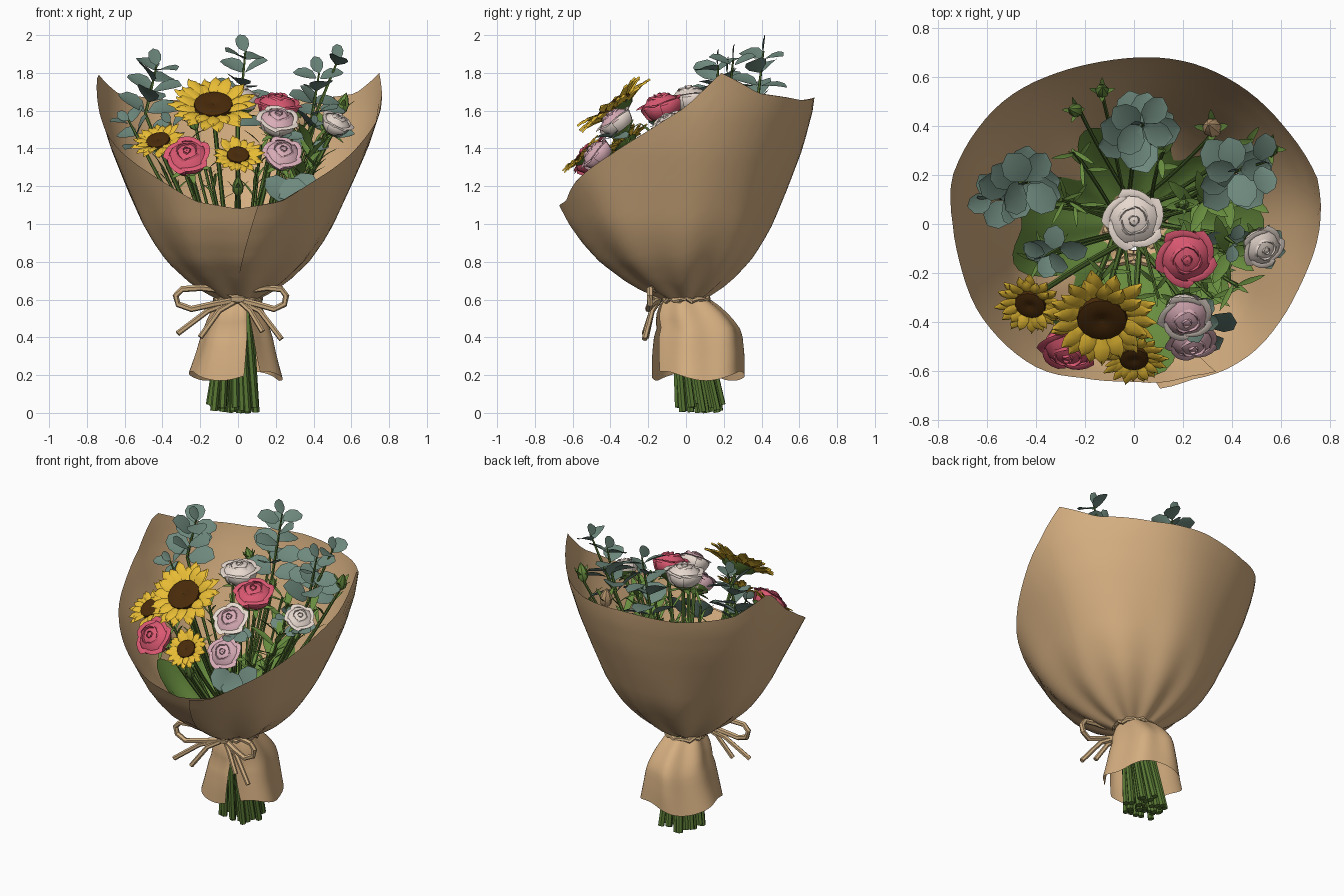
import bpy, math, random
from mathutils import Vector as V

if "Cube" in bpy.data.objects:
    bpy.data.objects.remove(bpy.data.objects["Cube"])

random.seed(7)
COL = {"kraft_paper": (.67, .43, .22), "twine": (.62, .42, .22), "yellow": (.80, .50, .035),
       "seed_brown": (.065, .023, .003), "hot_pink": (.72, .10, .17), "pale_pink": (.70, .42, .48),
       "cream": (.82, .71, .64), "sage": (.155, .25, .205), "stem_green": (.10, .19, .035),
       "leaf_green": (.14, .27, .05)}
MAT = {}
for k, c in COL.items():
    MAT[k] = bpy.data.materials.new(k)
    MAT[k].diffuse_color = (*c, 1)


class Part:
    """Collects pieces of geometry, then becomes one object."""
    def __init__(self):
        self.v, self.f, self.m, self.names = [], [], [], []

    def add(self, verts, faces, mat):
        if mat not in self.names:
            self.names.append(mat)
        o = len(self.v)
        self.v += [tuple(p) for p in verts]
        self.f += [[i + o for i in f] for f in faces]
        self.m += [self.names.index(mat)] * len(faces)

    def grid(self, rows, mat, closed=False, flip=False):
        n = len(rows[0])
        rows = rows[::-1] if flip else rows
        faces = [[r * n + c, r * n + (c + 1) % n, (r + 1) * n + (c + 1) % n, (r + 1) * n + c]
                 for r in range(len(rows) - 1) for c in range(n if closed else n - 1)]
        self.add([p for r in rows for p in r], faces, mat)

    def finish(self, name, angle=40):
        me = bpy.data.meshes.new(name)
        me.from_pydata(self.v, [], self.f)
        for n in self.names:
            me.materials.append(MAT[n])
        me.polygons.foreach_set("material_index", self.m)
        ob = bpy.data.objects.new(name, me)
        bpy.context.collection.objects.link(ob)
        bpy.ops.object.select_all(action='DESELECT')
        ob.select_set(True)
        bpy.context.view_layer.objects.active = ob
        bpy.ops.object.shade_smooth_by_angle(angle=math.radians(angle))


def lerp_table(t, x):
    for (a, p), (b, q) in zip(t, t[1:]):
        if x <= b:
            return p + (q - p) * max(0, (x - a) / (b - a))
    return t[-1][1]


def tube(part, pts, rad, mat, n=6):
    pts = [V(p) for p in pts]
    rows = []
    for i, p in enumerate(pts):
        d = (pts[min(i + 1, len(pts) - 1)] - pts[max(i - 1, 0)]).normalized()
        s = d.cross(V((.13, 1, .21))).normalized()
        u = d.cross(s)
        r = rad[i] if isinstance(rad, list) else rad
        rows.append([p + (s * math.cos(a) + u * math.sin(a)) * r
                     for a in (2 * math.pi * k / n for k in range(n))])
    part.grid(rows, mat, True)
    part.add(rows[0][::-1], [list(range(n))], mat)
    part.add(rows[-1], [list(range(n))], mat)


def leaf(part, base, d, up, L, W, mat, rounded=False, curl=.15):
    d = V(d).normalized()
    s = d.cross(V(up)).normalized()
    u = s.cross(d)
    ws = (.12, .8, 1, .75, .08) if rounded else (.1, .65, .8, .45, .02)
    rows = []
    for t, w in zip((0, .25, .55, .85, 1), ws):
        c = V(base) + d * L * t - u * L * curl * t * t
        rows.append([c - s * w * W / 2 + u * w * W * .12, c, c + s * w * W / 2 + u * w * W * .12])
    part.grid(rows, mat)


def frame(n):
    return V(n).to_track_quat('Z', 'Y').to_matrix()


# ---------------------------------------------------------------- paper wrap
RIM = [(0, 1.08), (20, 1.12), (35, 1.23), (55, 1.36), (75, 1.5), (90, 1.62), (104, 1.80),
       (122, 1.69), (150, 1.655), (180, 1.67)]
SIDE = [(.6, .10), (.65, .19), (.7, .26), (.8, .37), (.9, .445), (1, .505), (1.2, .595),
        (1.4, .68), (1.6, .745), (1.8, .78)]


def wrap_radius(a, z):
    c = math.cos(math.radians(a))
    r = lerp_table(SIDE, z) * (1 + (.2 * c ** 1.5 if c > 0 else -.1 * c * c))
    k = math.exp(-(z - .6) * 5)
    return r * (1 + .09 * k * math.sin(math.radians(a * 9)) + .012 * math.sin(math.radians(a * 5) + z * 4))


def polar(a, r, z, cy=0):
    a = math.radians(a)
    return V((r * math.sin(a), cy - r * math.cos(a), z))


def rim(a):
    a = a % 360
    return lerp_table(RIM, min(a, 360 - a))


wrap = Part()
rows = []
for i in range(19):
    t = (i / 18) ** 1.25
    row = []
    for j in range(97):
        a = -2 + 11 * t + j / 96 * 380        # sheet overlaps itself at the front seam
        z = .6 + (rim(a) - .6) * t
        row.append(polar(a, wrap_radius(a, z) + .025 * t * max(0, 1 - j / 7), z))
    rows.append(row)
wrap.grid(rows, "kraft_paper")
wrap.finish("paper_wrap", 50)

# gathered skirt of the paper below the tie, slit at the front
skirt = Part()
rows = []
for i in range(11):
    t = i / 10
    row = []
    for j in range(65):
        a = 22 + 10 * t + j / 64 * (360 - 22 * t)
        z = .61 - t * (.415 + .025 * math.cos(math.radians(a * 3 + 60)))
        w = 1 + .07 * math.sin(math.radians(a * 6)) * (1 - t * .5)
        rx = w * lerp_table([(0, .10), (.25, .15), (.5, .185), (.75, .212), (1, .245)], t)
        ry = w * lerp_table([(0, .11), (.12, .16), (.25, .195), (.5, .228), (.75, .24), (1, .242)], t)
        q = math.radians(a)
        row.append((rx * math.sin(q) - .012 * t, .065 * min(1, t * 2.5) - ry * math.cos(q), z))
    rows.append(row)
skirt.grid(rows, "kraft_paper", flip=True)
skirt.finish("paper_skirt", 50)

# green lining of packed foliage, ragged at the top, deep inside the wrap
lining = Part()
lining.grid([[polar(a, wrap_radius(a, z) * .98, z) for a in range(0, 360, 4)
              for z in [.62 + t / 6 * (.29 + .1 * math.sin(math.radians(a * 4 + 90)) + .07 * math.sin(math.radians(a * 9)))]]
             for t in range(7)], "leaf_green", True, True)
lining.finish("foliage_lining")

# ---------------------------------------------------------------- twine bow
bow = Part()
tube(bow, [polar(a, .12, .6 + .01 * math.sin(a)) for a in range(0, 361, 15)], .014, "twine")
for s, w in ((-1, .33), (1, .255)):
    shape = [(0, -.14, .61), (.25, -.16, .65), (.6, -.18, .662), (.9, -.19, .655), (1, -.19, .62),
             (.96, -.19, .575), (.75, -.2, .55), (.4, -.18, .575), (0, -.14, .6)]
    tube(bow, [(s * w * x, y, z) for x, y, z in shape], .017, "twine")
for end in ((-.32, -.22, .42), (-.2, -.21, .40), (.23, -.22, .39), (.13, -.21, .43)):
    tube(bow, [(0, -.14, .6), (end[0] * .5, -.18, .54), end], .015, "twine")
tube(bow, [(-.035, -.15, .605), (0, -.155, .605), (.035, -.15, .605)], [.02, .028, .02], "twine")
bow.finish("twine_bow")

# ---------------------------------------------------------------- stems
stems = Part()
count = [0]


def stem(head, r=.012):
    h = V(head)
    count[0] += 1                             # stems fan out below the tie in a sunflower spiral
    a, q = count[0] * 2.4, ((count[0] * 7 % 34 + .5) / 34) ** .5
    neck = V((.075 * q * math.cos(a), .075 * q * math.sin(a), .6))
    foot = V((-.02 + .14 * q * math.cos(a + .4), .07 + .125 * q * math.sin(a + .4), random.uniform(.0, .06)))
    ctl = V((h.x * .6, h.y * .6, .6 + (h.z - .6) * .5))
    up = [neck * (1 - t) ** 2 + ctl * 2 * t * (1 - t) + h * t * t for t in (.17, .34, .5, .67, .84, 1)]
    tube(stems, [foot, foot.lerp(neck, .5), neck] + up, [.02, .018, .015] + [r] * 6, "stem_green")
    return up


# ---------------------------------------------------------------- sunflowers
def sunflower(name, pos, n, R):
    p, M, c = Part(), frame(n), V(pos)
    for layer in range(2):
        k = 14
        for i in range(k):
            a = 2 * math.pi * (i + .5 * layer) / k + random.uniform(-.08, .08)
            d, s = V((math.cos(a), math.sin(a), 0)), V((-math.sin(a), math.cos(a), 0))
            L = R * random.uniform(.93, 1.05) * (1 - .12 * layer)
            z, tilt = .05 * R * layer, random.uniform(-.05, .15)
            rows = [[c + M @ (d * L * t + s * w * R * e + V((0, 0, z + (h + tilt * t) * R - abs(e) * .05 * R)))
                     for e in (-1, 0, 1)]
                    for t, w, h in ((.35, .07, 0), (.62, .16, .08), (.84, .12, .12), (1, .005, .1))]
            p.grid(rows, "yellow", flip=True)

    def ring(n, prof, mat, flip=False):
        p.grid([[c + M @ V((math.cos(b) * r * R, math.sin(b) * r * R, h * R))
                 for b in (2 * math.pi * i / n for i in range(n))] for r, h in prof], mat, True, flip)
    ring(16, ((.45, .04), (.43, .15), (.3, .19), (.15, .17), (.01, .14)), "seed_brown")
    ring(10, ((.5, .02), (.4, -.1), (.06, -.25)), "stem_green", True)
    p.finish(name)
    stem(c - M @ V((0, 0, .2 * R)))


sunflower("large_sunflower", (-.13, -.37, 1.61), (-.02, -.62, .78), .235)
sunflower("left_sunflower", (-.42, -.32, 1.43), (-.2, -.6, .76), .145)
sunflower("small_sunflower", (0, -.54, 1.355), (.02, -.7, .7), .135)


# ---------------------------------------------------------------- roses
def rose(name, pos, n, R, outer, inner=None):
    p, M, c = Part(), frame(n), V(pos)
    # each ring: radius, height, petal count; wide rolled lips cover the gaps between rings
    for ring, (rr, h, k) in enumerate(((.16, .6, 3), (.45, .52, 4), (.86, .26, 5))):
        for i in range(k):
            a0 = 2 * math.pi * i / k + ring * .7
            wid = 2 * math.pi / k * .62
            rows = []
            for f, g in ((.2 + .15 * ring, -.6), (.85, -.3), (1, .4), (.9, .9), (1, 1.04), (1.16, .9)):
                row = []
                for e in (-1, -.5, 0, .5, 1):
                    a = a0 + e * wid * (.7 if f > 1.1 else 1)
                    r = rr * f * (1 + .1 * e)
                    z = g * h * (1 - .25 * e * e) if g > 0 else g
                    row.append(c + M @ V((math.cos(a) * r, math.sin(a) * r, z)) * R)
                rows.append(row)
            p.grid(rows, outer if ring > 1 else inner or outer)
    # filled heart under the lips, and the cup behind
    for prof, mat, flip in ((((.86, .12), (.55, .4), (.3, .46), (.01, .54)), inner or outer, False),
                            (((.75, -.4), (.3, -.7), (.1, -.85)), "leaf_green", True)):
        p.grid([[c + M @ V((math.cos(b) * r, math.sin(b) * r, h)) * R for b in (math.pi * i / 5 for i in range(10))]
                for r, h in prof], mat, True, flip)
    for i in range(5):
        a = i * 1.257
        leaf(p, c + M @ V((0, 0, -.75 * R)), M @ V((math.cos(a), math.sin(a), .15)), M @ V((0, 0, 1)),
             R * .95, R * .35, "leaf_green")
    p.finish(name, 60)
    stem(c - M @ V((0, 0, .8 * R)))


rose("front_pink_rose", (-.265, -.5, 1.35), (-.1, -.75, .6), .12, "hot_pink")
rose("upper_pink_rose", (.21, -.13, 1.62), (.1, -.3, .95), .122, "hot_pink")
rose("centre_cream_rose", (0, .02, 1.66), (0, -.1, 1), .122, "cream")
rose("pale_rose", (.21, -.37, 1.54), (.1, -.6, .8), .11, "cream", "pale_pink")
rose("lilac_rose", (.235, -.47, 1.365), (.12, -.75, .6), .105, "pale_pink")
rose("side_cream_rose", (.52, -.09, 1.53), (.4, -.4, .8), .09, "cream")

# ---------------------------------------------------------------- eucalyptus
euc = Part()


def sprig(low, tip, pairs, L, spin=0):
    low, tip = V(low), V(tip)
    stem(low, .009)
    tube(euc, [low, low.lerp(tip, .5), tip], [.009, .008, .005], "stem_green", 5)
    d = (tip - low).normalized()
    s = d.cross(V((0, 1, .1))).normalized()
    u = d.cross(s)
    for i in range(pairs):
        t = i / max(1, pairs - 1)
        a = spin + i * 1.35
        for sg in (1, -1):
            o = (s * math.cos(a) + u * math.sin(a)) * sg
            size = L * (1 - .2 * t) * random.uniform(.9, 1.1)
            b = low.lerp(tip, .05 + .85 * t) + o * .012
            up = d - o * .6 + V((0, -.7, 0)) + s.cross(o) * random.uniform(-.4, .4)
            leaf(euc, b, o + d * random.uniform(.2, .8), up, size, size * .88, "sage", True)
    leaf(euc, tip, d + s * .5, V((0, -1, .3)), L * .55, L * .42, "sage", True, 0)


sprig((-.49, .16, 1.58), (-.43, .17, 1.84), 5, .165)
sprig((-.5, .1, 1.4), (-.58, .11, 1.55), 3, .13, 1)
sprig((0, .36, 1.5), (.04, .41, 1.915), 6, .17, .4)
sprig((.38, .2, 1.5), (.43, .22, 1.80), 5, .165, .9)
sprig((.42, .22, 1.6), (.53, .25, 1.87), 2, .15, .2)
sprig((-.31, -.1, 1.36), (-.36, -.13, 1.54), 3, .12)
sprig((.37, -.05, 1.4), (.41, -.08, 1.53), 2, .09)
# broad leaves low at the front and under the pale roses
for b, d in (((.2, -.47, 1.15), (.9, -.1, .35)), ((.27, -.46, 1.12), (-.6, -.1, .7)), ((.3, -.42, 1.13), (.5, .2, .8))):
    leaf(euc, b, d, (0, -.8, .6), .17, .14, "sage", True)
for a in (-1.2, -.3, .6):
    leaf(euc, (.21 + .03 * math.cos(a), -.38, 1.46), (math.cos(a), math.sin(a), .1), (0, -.5, .8), .11, .09, "sage", True)
    leaf(euc, (.52, -.09, 1.46), (math.cos(a), math.sin(a), .3), (0, -.5, .8), .1, .08, "sage", True)
euc.finish("eucalyptus")

# ---------------------------------------------------------------- green leaves and buds
green = Part()


def bud(pos, d, L, mat="leaf_green"):
    pos, d = V(pos), V(d).normalized()
    stem(pos, .008)
    tube(green, [pos + d * L * t for t in (0, .2, .5, .8, 1)], [L * k for k in (.1, .26, .28, .15, .02)], mat, 7)
    for i in range(4):
        a = i * 1.571
        leaf(green, pos, d + V((math.cos(a), math.sin(a), 0)) * .5, d, L * .9, L * .3, "leaf_green")


bud((0, -.5, 1.15), (0, -.3, 1), .11, "stem_green")
bud((.54, .31, 1.58), (.3, -.1, 1), .12)
bud((.33, .38, 1.5), (-.2, .2, 1), .14, "kraft_paper")
bud((-.13, .53, 1.55), (0, .3, 1), .1)
bud((-.22, .46, 1.5), (-.5, .1, 1), .1)
bud((.2, .08, 1.58), (.1, 0, 1), .08)
# leafy filler stems: (head, leaf length, leaf count, leaf slimness)
fill = [((.4, -.12, 1.42), .2, 9, .36), ((.3, .1, 1.5), .17, 8, .36), ((.46, .12, 1.48), .17, 7, .36),
        ((.42, -.25, 1.33), .14, 9, .2), ((-.3, .1, 1.4), .13, 10, .16), ((-.25, .3, 1.45), .12, 6, .2),
        ((.12, .3, 1.42), .12, 5, .3), ((.48, .34, 1.5), .13, 5, .25), ((-.15, -.25, 1.3), .12, 6, .2),
        ((.1, -.3, 1.3), .12, 6, .2), ((-.4, -.15, 1.3), .13, 10, .16), ((.32, -.3, 1.25), .14, 9, .2)]
for head, L, k, slim in fill:
    path = stem(head, .008)
    for i in range(k):
        b = path[3].lerp(path[5], (i + 1) / k)
        a = i * 2.4
        leaf(green, b, (math.cos(a), math.sin(a), random.uniform(.7, 1.6)), (0, 0, 1), L, L * slim, "leaf_green")
green.finish("green_leaves_and_buds")
stems.finish("stems")

for m in bpy.data.materials:
    if m.users and not m.is_grease_pencil:
        m.use_nodes = True
        m.node_tree.nodes["Principled BSDF"].inputs["Base Color"].default_value = m.diffuse_color
